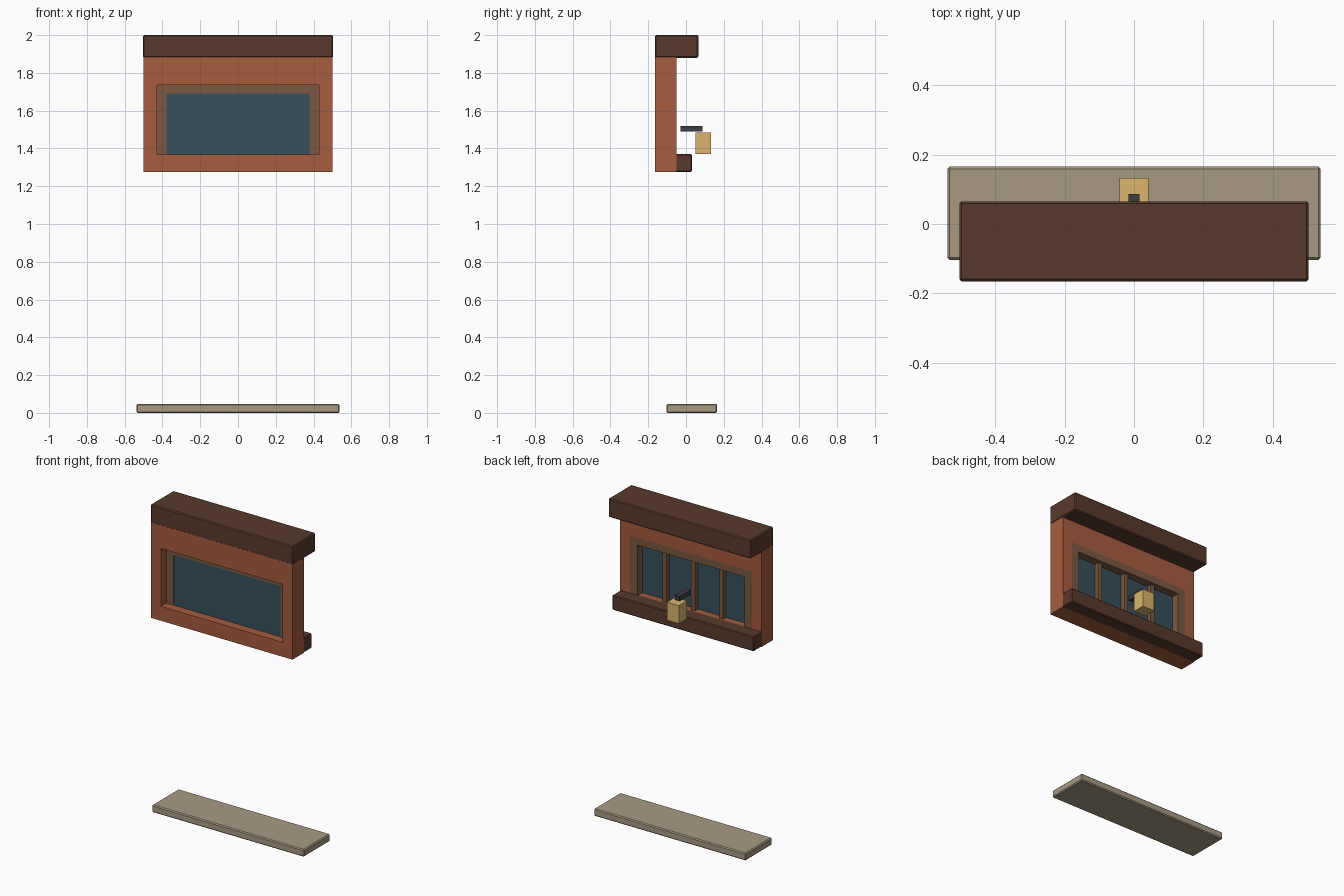
import bpy, bmesh

if "Cube" in bpy.data.objects:
    bpy.data.objects.remove(bpy.data.objects["Cube"])

def mat(name, hexcol):
    m = bpy.data.materials.new(name)
    rgb = [int(hexcol[i:i + 2], 16) / 255 for i in (0, 2, 4)]
    m.diffuse_color = [c / 12.92 if c < 0.04 else ((c + 0.055) / 1.055) ** 2.4 for c in rgb] + [1]
    m.use_nodes = True
    m.node_tree.nodes["Principled BSDF"].inputs["Base Color"].default_value = m.diffuse_color
    return m

DARK = mat("dark_wood", "5a3a2b")
BRICK = mat("terracotta", "a65d3d")
FRAME = mat("frame_wood", "7b5940")
GLASS = mat("glass_blue", "37505c")
STONE = mat("stone", "a89a82")
LAMP = mat("lamp_yellow", "dcb56c")
METAL = mat("dark_metal", "3c3c42")

def finish(name, bm, material):
    bmesh.ops.recalc_face_normals(bm, faces=bm.faces)
    me = bpy.data.meshes.new(name)
    bm.to_mesh(me)
    bm.free()
    me.materials.append(material)
    ob = bpy.data.objects.new(name, me)
    bpy.context.collection.objects.link(ob)
    return ob

def box(name, x, y, z, material, bevel=0):
    """Box from (min, max) ranges, optionally with chamfered edges."""
    bm = bmesh.new()
    bmesh.ops.create_cube(bm, size=1)
    for v in bm.verts:
        v.co = [(r[0] + r[1]) / 2 + c * (r[1] - r[0]) for r, c in zip((x, y, z), v.co)]
    ob = finish(name, bm, material)
    if bevel:
        mod = ob.modifiers.new("chamfer", 'BEVEL')
        mod.width, mod.segments = bevel, 1
    return ob

def extrude_profile(name, quads, y, material):
    """Extrude flat x-z quads from y[0] to y[1] as one welded panel."""
    bm = bmesh.new()
    for q in quads:
        bm.faces.new([bm.verts.new((px, y[0], pz)) for px, pz in q])
    bmesh.ops.remove_doubles(bm, verts=bm.verts, dist=1e-5)
    ext = bmesh.ops.extrude_face_region(bm, geom=bm.faces[:], use_keep_orig=True)
    moved = [g for g in ext["geom"] if isinstance(g, bmesh.types.BMVert)]
    bmesh.ops.translate(bm, verts=moved, vec=(0, y[1] - y[0], 0))
    return finish(name, bm, material)

def rect(w, z0, z1):
    return [(-w, z0), (w, z0), (w, z1), (-w, z1)]

# wall panel with a window opening
outer, inner = rect(0.5, 1.275, 1.885), rect(0.43, 1.367, 1.737)
ring = [(outer[i], outer[(i + 1) % 4], inner[(i + 1) % 4], inner[i]) for i in range(4)]
extrude_profile("wall", ring, (-0.164, -0.05), BRICK)

# window frame: two stiles and a head, open at the sill
o, n = rect(0.43, 1.367, 1.737), rect(0.378, 1.367, 1.69)
arch = [(o[i], o[(i + 1) % 4], n[(i + 1) % 4], n[i]) for i in (1, 2, 3)]
extrude_profile("window_frame", arch, (-0.11, -0.05), FRAME)

# glass and the bars behind it
box("window_glass", (-0.38, 0.38), (-0.108, -0.1), (1.367, 1.692), GLASS)
for i in (-1, 0, 1):
    box("window_bar", (i * 0.2 - 0.014, i * 0.2 + 0.014), (-0.1, -0.07), (1.367, 1.692), FRAME)

# roof beam, back sill and ground slab
box("roof_beam", (-0.503, 0.503), (-0.165, 0.065), (1.88, 2.0), DARK, 0.006)
box("back_sill", (-0.5, 0.5), (-0.06, 0.031), (1.275, 1.37), DARK, 0.005)
box("ground_slab", (-0.537, 0.537), (-0.103, 0.165), (0, 0.047), STONE, 0.006)

# lantern and its arm
box("lantern", (-0.042, 0.042), (0.05, 0.132), (1.37, 1.485), LAMP)
box("lantern_arm", (-0.016, 0.016), (-0.03, 0.087), (1.49, 1.52), METAL)
